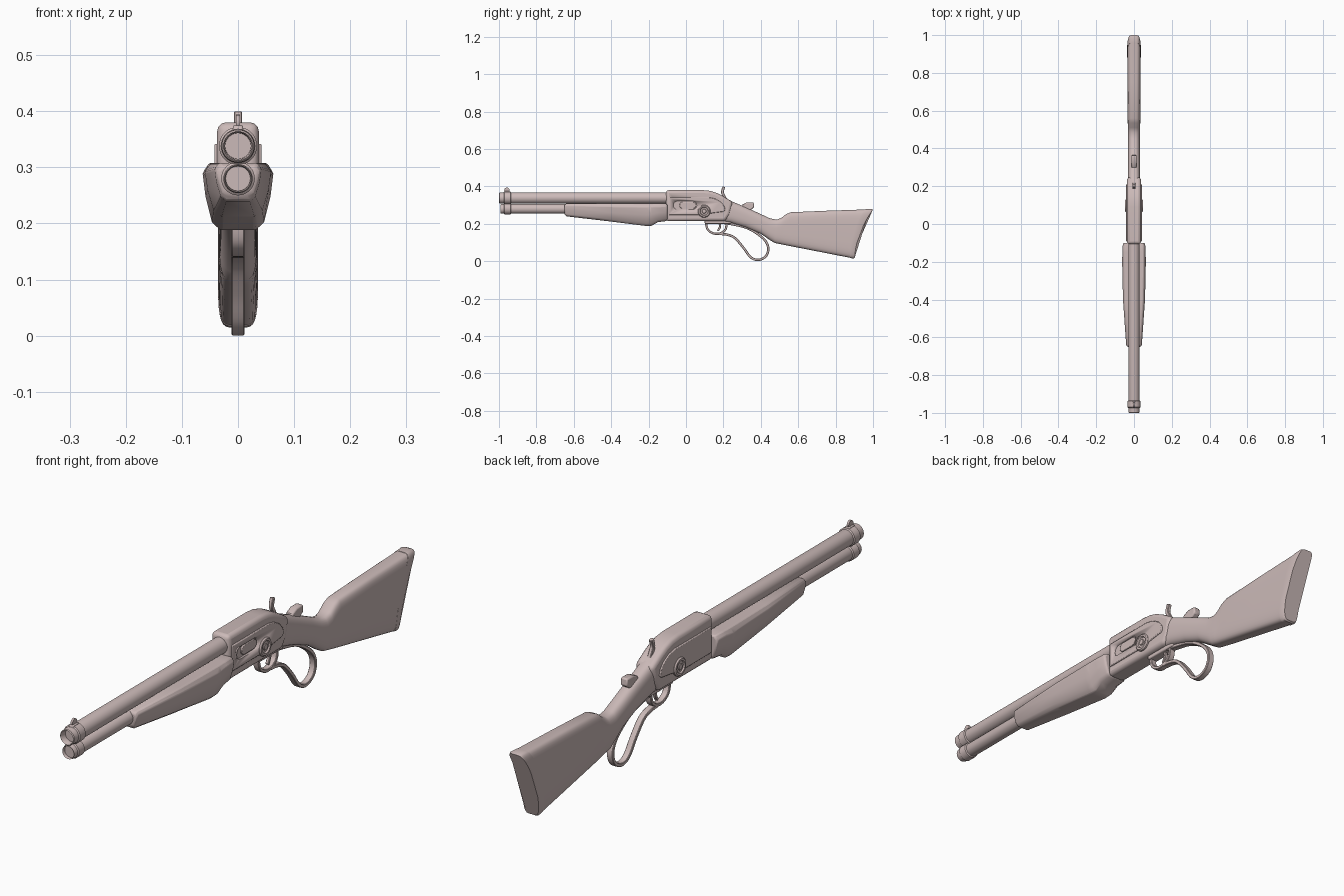
import bpy, bmesh, math
from mathutils import Vector

if "Cube" in bpy.data.objects:
    bpy.data.objects.remove(bpy.data.objects["Cube"])

mat = bpy.data.materials.new("dusty_pink_grey")
mat.diffuse_color = (0.60, 0.49, 0.48, 1)
mat.use_nodes = True
mat.node_tree.nodes["Principled BSDF"].inputs["Base Color"].default_value = mat.diffuse_color


def finish(name, bm, bevel=0, segs=2, angle=35):
    bmesh.ops.recalc_face_normals(bm, faces=bm.faces)
    me = bpy.data.meshes.new(name)
    bm.to_mesh(me)
    bm.free()
    ob = bpy.data.objects.new(name, me)
    bpy.context.collection.objects.link(ob)
    me.materials.append(mat)
    if bevel:
        m = ob.modifiers.new("bevel", 'BEVEL')
        m.width, m.segments, m.limit_method = bevel, segs, 'ANGLE'
        m.angle_limit = math.radians(40)
    bpy.ops.object.select_all(action='DESELECT')
    ob.select_set(True)
    bpy.context.view_layer.objects.active = ob
    bpy.ops.object.shade_smooth_by_angle(angle=math.radians(angle))
    return ob


def skin(name, rings, cap=True, loop=False, **kw):
    """Bridge equal-length rings of points into a solid."""
    bm = bmesh.new()
    vs = [[bm.verts.new(p) for p in r] for r in rings]
    n = len(vs[0])
    for a, b in zip(vs, vs[1:] + ([vs[0]] if loop else [])):
        for i in range(n):
            j = (i + 1) % n
            bm.faces.new((a[i], a[j], b[j], b[i]))
    if cap and not loop:
        bm.faces.new(vs[0])
        bm.faces.new(vs[-1])
    return finish(name, bm, **kw)


def lathe(name, prof, z, y=0, axis='y', n=32):
    """Revolve (radius, position) points around the y or x axis."""
    rings = []
    for r, t in prof:
        ring = []
        for i in range(n):
            a = 2 * math.pi * i / n
            c, s = r * math.cos(a), r * math.sin(a)
            ring.append((c, t, z + s) if axis == 'y' else (t, y + c, z + s))
        rings.append(ring)
    return skin(name, rings)


def prism(name, pts, x0, x1, **kw):
    """Extrude a (y, z) outline between two x positions."""
    return skin(name, [[(x, y, z) for y, z in pts] for x in (x0, x1)], **kw)


def smooth_path(pts, sub=6):
    out = []
    for i in range(len(pts) - 1):
        p = [Vector(pts[min(max(k, 0), len(pts) - 1)]) for k in (i - 1, i, i + 1, i + 2)]
        for s in range(sub):
            t = s / sub
            out.append(0.5 * (2 * p[1] + (p[2] - p[0]) * t
                       + (2 * p[0] - 5 * p[1] + 4 * p[2] - p[3]) * t * t
                       + (3 * p[1] - p[0] - 3 * p[2] + p[3]) * t ** 3))
    return out + [Vector(pts[-1])]


def ribbon(name, pts, hw, th):
    """Rectangular strip following a (y, z) path."""
    path = smooth_path(pts)
    rings = []
    for i, p in enumerate(path):
        d = (path[min(i + 1, len(path) - 1)] - path[max(i - 1, 0)]).normalized()
        nrm = Vector((-d.y, d.x)) * th / 2
        a, b = p + nrm, p - nrm
        rings.append([(-hw, *a), (hw, *a), (hw, *b), (-hw, *b)])
    return skin(name, rings, bevel=0.002, segs=1)


def loft(name, stations, n=32):
    """Rounded sections: (y_top, z_top, y_bottom, z_bottom, half_width, power, bow)."""
    rings = []
    for yt, zt, yb, zb, hw, pw, bow in stations:
        ring = []
        for i in range(n):
            a = 2 * math.pi * (i + 0.5) / n
            c, s = math.cos(a), math.sin(a)
            u = math.copysign(abs(c) ** (2 / pw), c)
            v = math.copysign(abs(s) ** (2 / pw), s)
            t = (v + 1) / 2
            ring.append((hw * u, yb + (yt - yb) * t - bow * (1 - v * v), zb + (zt - zb) * t))
        rings.append(ring)
    return skin(name, rings)


def pill(y0, y1, z, r, n=8):
    pts = [(y1 - r + r * math.sin(math.pi * i / n), z - r * math.cos(math.pi * i / n)) for i in range(n + 1)]
    return pts + [(y0 + r - r * math.sin(math.pi * i / n), z + r * math.cos(math.pi * i / n)) for i in range(n + 1)]


# barrel and magazine tube with recessed ends
lathe("barrel", [(0.023, -0.975), (0.024, -0.997), (0.026, -1.0), (0.029, -0.997), (0.029, -0.985),
                 (0.030, -0.98), (0.030, -0.09)], 0.338)
lathe("magazine_tube", [(0.022, -0.98), (0.022, -0.988), (0.024, -0.992), (0.026, -0.985), (0.026, -0.10)], 0.28)

# muzzle bands and front sight
for nm, r, z in (("barrel_band", 0.034, 0.338), ("tube_band", 0.030, 0.28)):
    lathe(nm, [(r - 0.006, -0.975), (r, -0.97), (r, -0.938), (r - 0.006, -0.933)], z)
prism("front_sight_base", [(-0.978, 0.362), (-0.936, 0.362), (-0.942, 0.375), (-0.972, 0.375)],
      -0.009, 0.009, bevel=0.003)
prism("front_sight_blade", pill(-0.972, -0.944, 0.38, 0.014), -0.004, 0.004)

# wooden fore-end: faceted section that deepens to the rear
section = [(0.5, 1), (0.82, 1), (1, 0.84), (0.92, 0.5), (0.74, 0.12), (0.5, 0)]
section += [(-u, v) for u, v in reversed(section)]
fore = []
for y, hw, zt, zb in ((-0.65, 0.036, 0.300, 0.252), (-0.64, 0.042, 0.308, 0.240), (-0.40, 0.059, 0.308, 0.212),
                      (-0.21, 0.063, 0.308, 0.188), (-0.185, 0.063, 0.308, 0.189), (-0.15, 0.062, 0.308, 0.209),
                      (-0.11, 0.060, 0.308, 0.214), (-0.10, 0.055, 0.305, 0.218)):
    fore.append([(hw * u, y, zb + (zt - zb) * v) for u, v in section])
skin("fore_end", fore, bevel=0.004, angle=40)

# receiver body
prism("receiver", [(-0.107, 0.214), (-0.107, 0.38), (0.09, 0.38), (0.13, 0.376), (0.165, 0.365), (0.20, 0.347),
                   (0.25, 0.316), (0.235, 0.25), (0.21, 0.214)], -0.037, 0.037, bevel=0.015, segs=3)

# raised side plates, with the loading port cut in the right one
plate = [(-0.092, 0.247), (-0.092, 0.342), (0.12, 0.342), (0.155, 0.335), (0.185, 0.318), (0.205, 0.295),
         (0.21, 0.275), (0.20, 0.265), (0.14, 0.257), (0.10, 0.247)]
side_plate = prism("side_plates", plate, -0.042, 0.042, bevel=0.003)
cutter = prism("port_cutter", pill(-0.068, 0.058, 0.299, 0.023), 0.034, 0.06)
cutter.hide_render = True
cutter.hide_set(True)
for target in (side_plate, bpy.data.objects["receiver"]):
    b = target.modifiers.new("port", 'BOOLEAN')
    b.object, b.solver = cutter, 'EXACT'
prism("loading_gate", pill(-0.035, 0.054, 0.299, 0.018), 0.03, 0.040, bevel=0.002)

# lever pivots on both sides
for s, nm in ((1, "right"), (-1, "left")):
    lathe(nm + "_pivot_ring", [(0.034, 0), (0.034, s * 0.043), (0.030, s * 0.048), (0.023, s * 0.048),
                               (0.020, s * 0.043)], 0.267, 0.097, 'x', 24)
    lathe(nm + "_pivot_screw", [(0.012, s * 0.03), (0.012, s * 0.045), (0.010, s * 0.047)], 0.267, 0.097, 'x', 16)

# stock: slim wrist, step up to the comb, deep butt
loft("stock", [(0.18, 0.355, 0.18, 0.214, 0.033, 3, 0), (0.25, 0.318, 0.24, 0.205, 0.033, 2.8, 0),
               (0.32, 0.289, 0.32, 0.180, 0.032, 2.6, 0), (0.40, 0.252, 0.40, 0.146, 0.032, 2.6, 0),
               (0.45, 0.229, 0.45, 0.112, 0.032, 2.8, 0), (0.485, 0.222, 0.475, 0.097, 0.033, 3.2, 0),
               (0.51, 0.232, 0.50, 0.092, 0.033, 3.5, 0), (0.535, 0.252, 0.525, 0.087, 0.033, 4, 0),
               (0.56, 0.262, 0.55, 0.082, 0.034, 4, 0), (0.75, 0.270, 0.72, 0.049, 0.035, 4.5, 0.01),
               (0.96, 0.277, 0.878, 0.018, 0.035, 5, 0.022)])
loft("butt_plate", [(0.957, 0.278, 0.876, 0.017, 0.036, 5, 0.022), (0.990, 0.280, 0.895, 0.014, 0.036, 5, 0.022),
                    (1.0, 0.276, 0.902, 0.018, 0.033, 5, 0.022)])

# lever: finger loop and trigger guard
ribbon("lever_loop", [(0.20, 0.205), (0.25, 0.197), (0.32, 0.180), (0.38, 0.148), (0.425, 0.108), (0.44, 0.065),
                      (0.425, 0.025), (0.385, 0.007), (0.345, 0.022), (0.305, 0.075), (0.26, 0.125),
                      (0.22, 0.142), (0.18, 0.146)], 0.012, 0.013)
ribbon("trigger_guard", [(0.108, 0.225), (0.108, 0.195), (0.12, 0.165), (0.15, 0.148), (0.185, 0.150),
                         (0.212, 0.172), (0.218, 0.215)], 0.012, 0.012)
prism("lever_mount", [(0.10, 0.20), (0.10, 0.23), (0.25, 0.23), (0.24, 0.20)], -0.018, 0.018, bevel=0.004)

# trigger
ribbon("trigger", [(0.165, 0.225), (0.178, 0.205), (0.182, 0.185), (0.17, 0.162)], 0.006, 0.011)

# hammer
ribbon("hammer", [(0.225, 0.31), (0.205, 0.345), (0.195, 0.37), (0.203, 0.398)], 0.007, 0.015)

# tang button behind the hammer
prism("tang_button", [(0.29, 0.28), (0.30, 0.302), (0.325, 0.314), (0.362, 0.314), (0.365, 0.288), (0.34, 0.27)],
      -0.014, 0.014, bevel=0.005)
